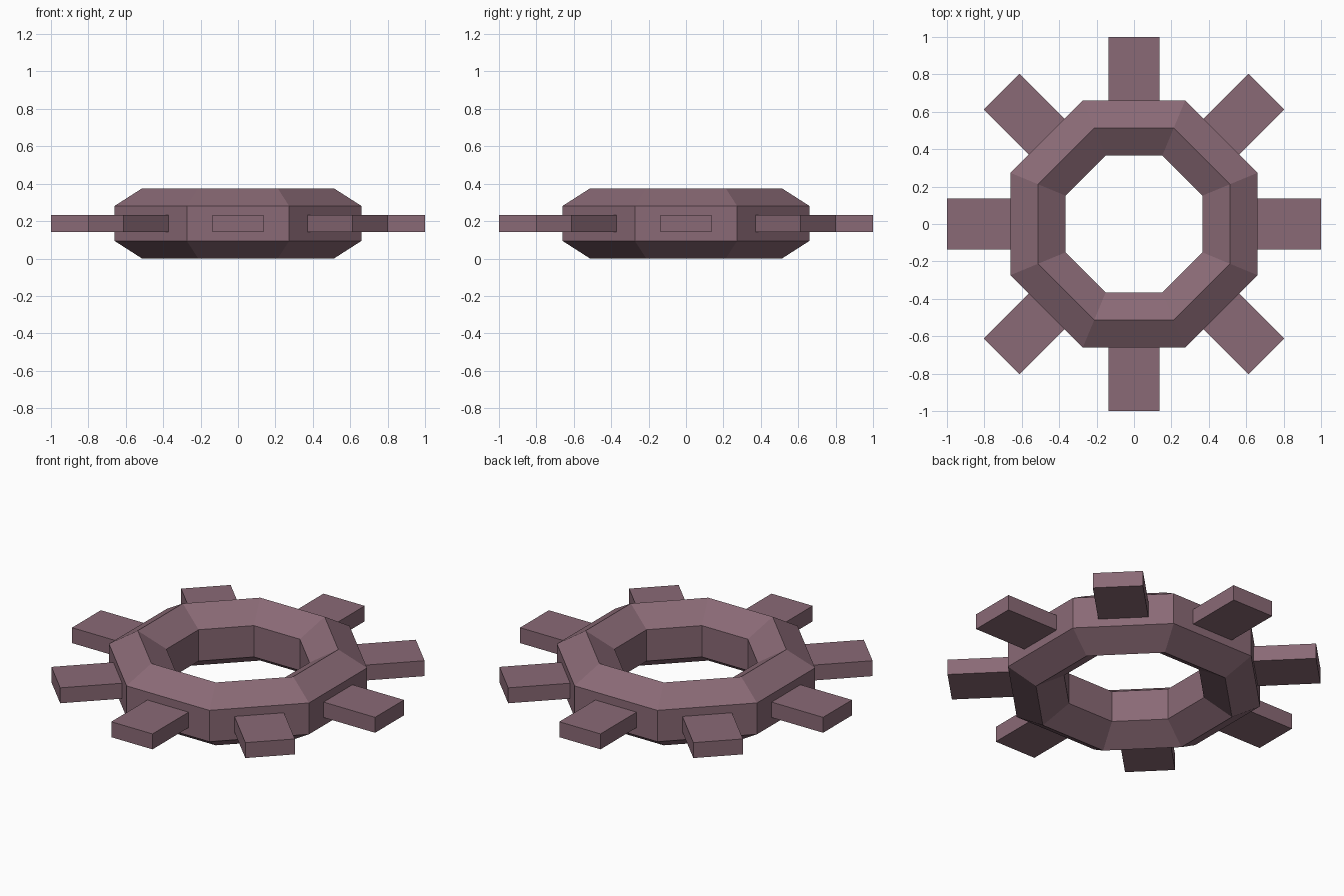
import bpy, bmesh, math
from mathutils import Matrix

if "Cube" in bpy.data.objects:
    bpy.data.objects.remove(bpy.data.objects["Cube"])

mauve = bpy.data.materials.new("dusty mauve")
mauve.diffuse_color = (0.255, 0.144, 0.181, 1)
mauve.use_nodes = True
mauve.node_tree.nodes["Principled BSDF"].inputs["Base Color"].default_value = mauve.diffuse_color

SIDES = 8
MID_Z = 0.1875


def finish(name, bm):
    bmesh.ops.recalc_face_normals(bm, faces=bm.faces)
    mesh = bpy.data.meshes.new(name)
    bm.to_mesh(mesh)
    bm.free()
    mesh.materials.append(mauve)
    obj = bpy.data.objects.new(name, mesh)
    bpy.context.collection.objects.link(obj)
    return obj


# Octagonal ring with a hexagonal cross-section (distance to flat, height)
profile = [(0.66, 0.094), (0.66, 0.281), (0.513, 0.375),
           (0.366, 0.281), (0.366, 0.094), (0.513, 0.0)]
bm = bmesh.new()
loops = []
for i in range(SIDES):
    a = math.pi / SIDES + i * math.tau / SIDES
    k = 1 / math.cos(math.pi / SIDES)
    loops.append([bm.verts.new((r * k * math.cos(a), r * k * math.sin(a), z))
                  for r, z in profile])
for i in range(SIDES):
    p, q = loops[i], loops[(i + 1) % SIDES]
    for j in range(len(profile)):
        n = (j + 1) % len(profile)
        bm.faces.new((p[j], q[j], q[n], p[n]))
finish("ring", bm)

# Flat bars sticking out of the middle of every ring side
INNER, OUTER, WIDTH, THICK = 0.60, 1.0, 0.272, 0.092
for i in range(SIDES):
    bm = bmesh.new()
    m = (Matrix.Rotation(i * math.tau / SIDES, 4, 'Z')
         @ Matrix.Translation(((INNER + OUTER) / 2, 0, MID_Z))
         @ Matrix.Diagonal((OUTER - INNER, WIDTH, THICK, 1)))
    bmesh.ops.create_cube(bm, size=1, matrix=m)
    finish(f"spoke_{i + 1}", bm)
